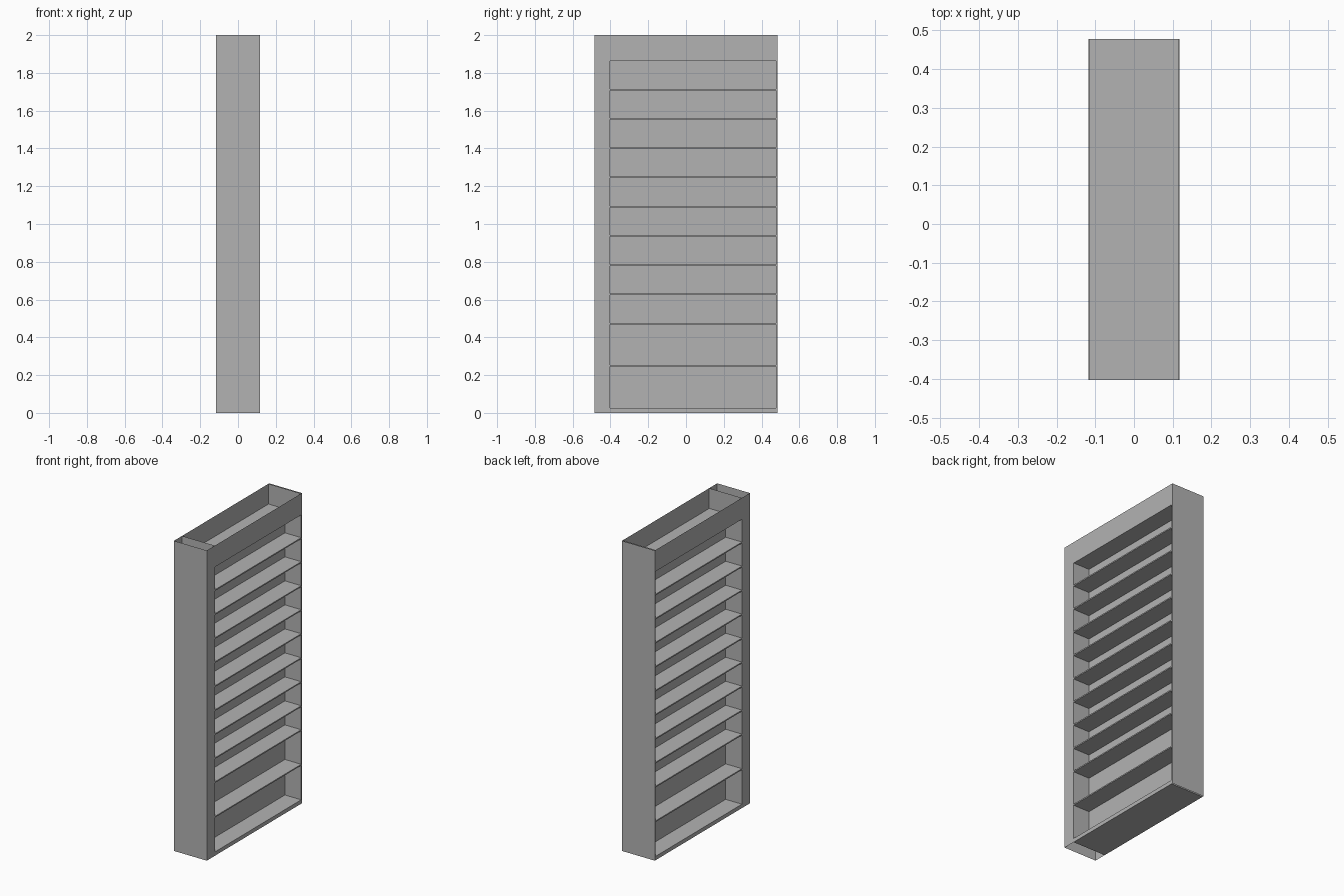
import bpy
import bmesh
from mathutils import Vector

default = bpy.data.objects.get("Cube")
if default:
    bpy.data.objects.remove(default, do_unlink=True)

# Painted sheet metal
metal = bpy.data.materials.new("grey_metal")
metal.use_nodes = True
GREY = (0.45, 0.45, 0.45, 1)
metal.diffuse_color = GREY
metal.node_tree.nodes["Principled BSDF"].inputs["Base Color"].default_value = GREY


def box(name, low, high, open_axes=""):
    """Box between two corners; faces across open_axes are left off."""
    low, high = Vector(low), Vector(high)
    bm = bmesh.new()
    bmesh.ops.create_cube(bm, size=1)
    omit = [f for f in bm.faces
            if any(abs(f.normal["xyz".index(a)]) > 0.5 for a in open_axes)]
    bmesh.ops.delete(bm, geom=omit, context="FACES")
    for v in bm.verts:
        v.co = (low + high) / 2 + v.co * (high - low)
    mesh = bpy.data.meshes.new(name)
    bm.to_mesh(mesh)
    bm.free()
    mesh.materials.append(metal)
    obj = bpy.data.objects.new(name, mesh)
    bpy.context.collection.objects.link(obj)
    return obj


HALF_WIDTH = 0.117
FRONT, BACK = -0.485, 0.485
INNER_FRONT, INNER_BACK = -0.403, 0.477
HEIGHT = 2.0
TRAY_BASE = 1.862
THICK = 0.008


def deck(name, bottom, thick=THICK, inset=0):
    return box(name, (inset - HALF_WIDTH, INNER_FRONT, bottom),
               (HALF_WIDTH - inset, INNER_BACK, bottom + thick))


# Hollow end uprights, open at top and bottom
box("front_upright", (-HALF_WIDTH, FRONT, 0),
    (HALF_WIDTH, INNER_FRONT, HEIGHT), "z")
box("back_upright", (-HALF_WIDTH, INNER_BACK, 0),
    (HALF_WIDTH, BACK, HEIGHT), "z")

# Central panel separating the two shelf sides
box("centre_panel", (-0.001, INNER_FRONT, 0.01),
    (0.001, INNER_BACK, TRAY_BASE))

# Base and shelves
deck("base", 0, 0.025)
deck("lower_shelf", 0.246)
for i in range(9):
    deck(f"shelf_{i + 1}", 0.469 + i * 0.1548)

# Open tray on top: two side walls and a floor
box("tray_walls", (-HALF_WIDTH, INNER_FRONT, TRAY_BASE),
    (HALF_WIDTH, INNER_BACK, HEIGHT), "yz")
deck("tray_floor", TRAY_BASE, inset=0.001)
